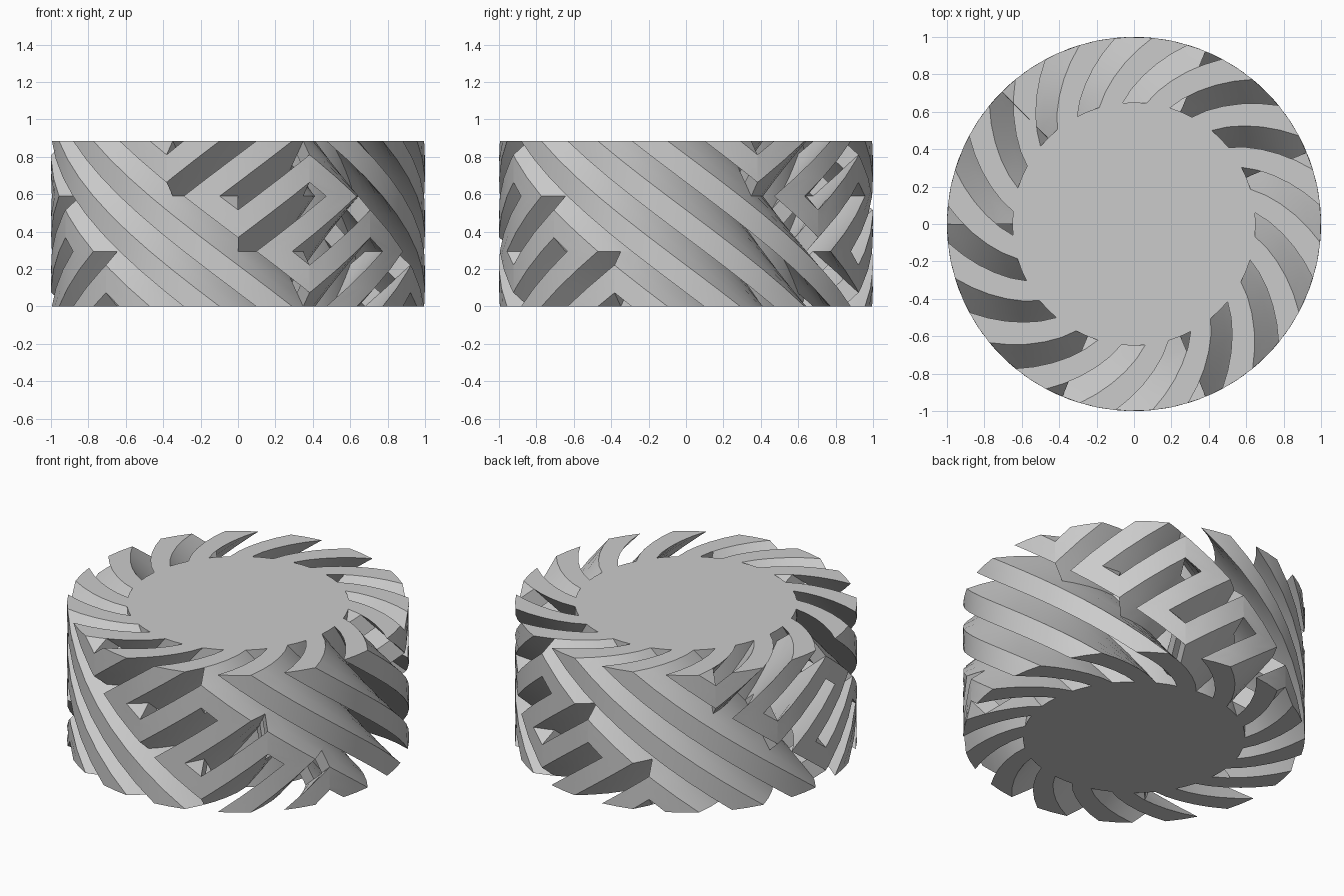
import bpy
import bmesh
from math import radians, sin, cos
from mathutils import Vector

if "Cube" in bpy.data.objects:
    bpy.data.objects.remove(bpy.data.objects["Cube"], do_unlink=True)

HEIGHT = 0.885
LAYERS = 3
LAYER_H = HEIGHT / LAYERS
R_CORE, R_OUT = 0.65, 1.0
STEP = 22.5                 # sixteen fins around
NU, NR, NZ = 2, 5, 3        # fin divisions: across, outward, upward

grey = bpy.data.materials.new("plain grey")
grey.use_nodes = True
grey.diffuse_color = (0.6, 0.6, 0.6, 1)
grey.node_tree.nodes["Principled BSDF"].inputs["Base Color"].default_value = (0.6, 0.6, 0.6, 1)


def fin(k, layer, lean):
    """One swirled fin of a layer, leaning one step either way as it rises."""
    bm = bmesh.new()

    def point(u, s, w):
        turn = k + 0.5 + (u / NU - 0.5) / 2 - s / NR + lean * w / NZ
        a = radians(STEP * turn)
        r = R_CORE + (R_OUT - R_CORE) * s / NR
        if s == 0:
            r -= 0.005      # root sits inside the core
        return r * cos(a), r * sin(a), (layer + w / NZ) * LAYER_H

    size = (NU, NR, NZ)
    verts = {}

    def vert(index):
        if index not in verts:
            verts[index] = bm.verts.new(point(*index))
        return verts[index]

    for axis in range(3):
        b, c = [n for n in range(3) if n != axis]
        for side in (0, size[axis]):
            for i in range(size[b]):
                for j in range(size[c]):
                    quad = []
                    for di, dj in ((0, 0), (1, 0), (1, 1), (0, 1)):
                        index = [side] * 3
                        index[b], index[c] = i + di, j + dj
                        quad.append(vert(tuple(index)))
                    bm.faces.new(quad)
    return bm


def trim(bm, sector, keep_after):
    """Cut the fin on the radial plane at a sector edge and close the cut."""
    a = radians(STEP * sector)
    bmesh.ops.bisect_plane(
        bm, geom=bm.verts[:] + bm.edges[:] + bm.faces[:], dist=1e-6,
        plane_co=(0, 0, 0), plane_no=(-sin(a), cos(a), 0),
        clear_inner=keep_after, clear_outer=not keep_after)
    rim = [e for e in bm.edges if e.is_boundary]
    if rim:
        bmesh.ops.holes_fill(bm, edges=rim, sides=0)


# Fins: in each layer three two-sector blocks lean against the main spiral
fins = bmesh.new()
for layer in range(LAYERS):
    shift = LAYERS - 1 - layer
    starts = [s + shift for s in (1, 6, 11)]
    blocks = []
    for n, s in enumerate(starts):
        following = starts[n + 1] if n < 2 else starts[0] + 16
        blocks += [(s, s + 2, 1), (s + 2, following, -1)]
    for first, last, lean in blocks:
        for k in range(first - 2, last + 3):
            bm = fin(k, layer, lean)
            trim(bm, first, True)
            if bm.faces:
                trim(bm, last, False)
            if bm.faces:
                bmesh.ops.recalc_face_normals(bm, faces=bm.faces[:])
                # open the joints between layers so the fins run on
                hidden = []
                for f in bm.faces:
                    zs = [v.co.z for v in f.verts]
                    z = f.calc_center_median().z
                    if max(zs) - min(zs) < 1e-5 and 0.01 < z < HEIGHT - 0.01:
                        hidden.append(f)
                bmesh.ops.delete(bm, geom=hidden, context='FACES')
                part = bpy.data.meshes.new("fin_part")
                bm.to_mesh(part)
                fins.from_mesh(part)
                bpy.data.meshes.remove(part)
            bm.free()
bmesh.ops.remove_doubles(fins, verts=fins.verts[:], dist=1e-5)

# Core: plain drum
core = bmesh.new()
bmesh.ops.create_cone(core, cap_ends=True, segments=64, radius1=R_CORE,
                      radius2=R_CORE, depth=HEIGHT)
bmesh.ops.translate(core, verts=core.verts[:], vec=Vector((0, 0, HEIGHT / 2)))

for name, bm in (("spiral_fins", fins), ("core_drum", core)):
    mesh = bpy.data.meshes.new(name)
    bm.to_mesh(mesh)
    bm.free()
    mesh.materials.append(grey)
    obj = bpy.data.objects.new(name, mesh)
    bpy.context.collection.objects.link(obj)
    bpy.ops.object.select_all(action='DESELECT')
    obj.select_set(True)
    bpy.context.view_layer.objects.active = obj
    bpy.ops.object.shade_smooth_by_angle(angle=radians(30))
